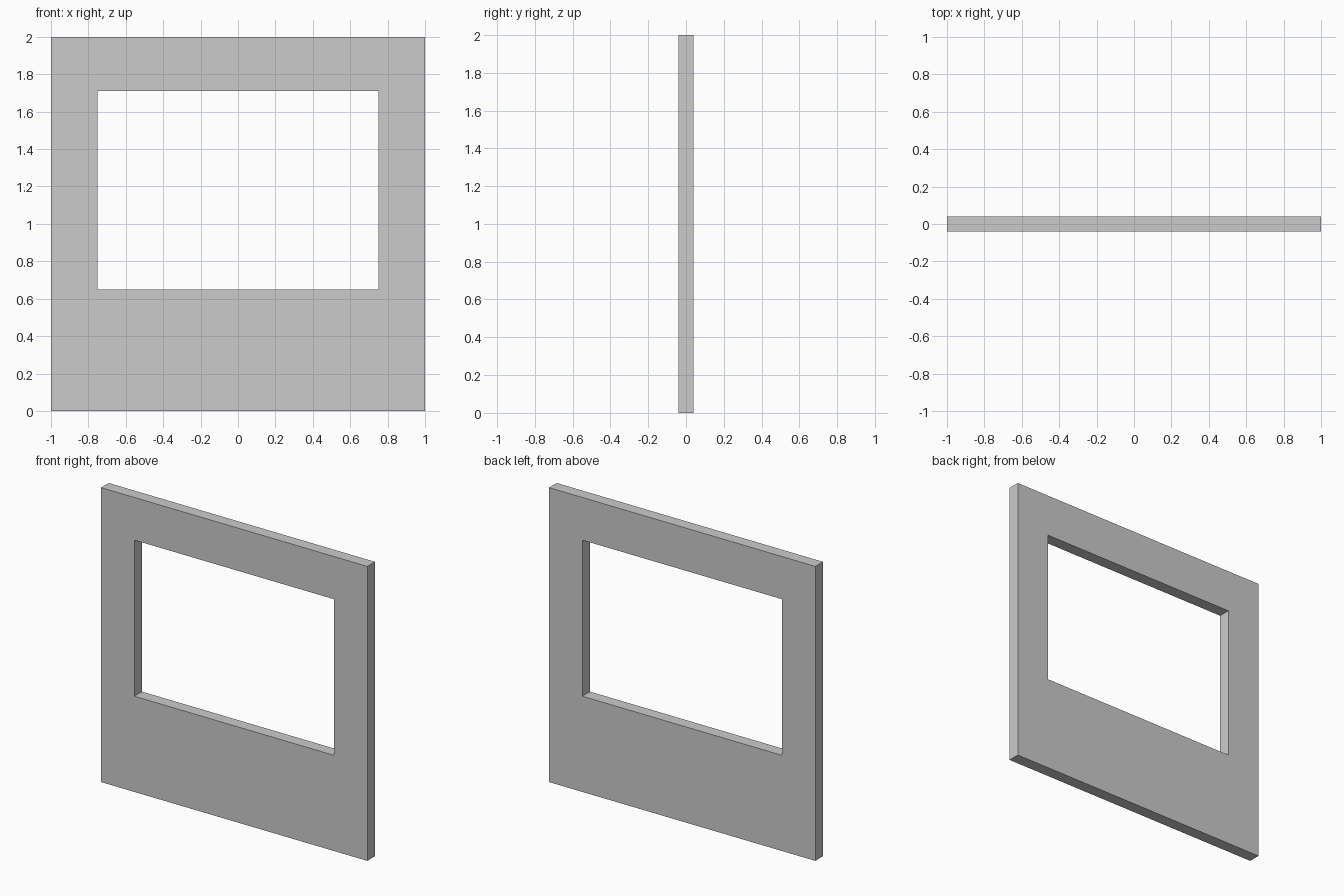
import bpy, bmesh
from mathutils import Vector

if "Cube" in bpy.data.objects:
    bpy.data.objects.remove(bpy.data.objects["Cube"])

HALF_DEPTH = 0.041


def rect(x, z0, z1):
    return [(-x, z0), (x, z0), (x, z1), (-x, z1)]


# Wall panel: ring of four quads around the window opening, extruded to depth
bm = bmesh.new()
outer, inner = ([bm.verts.new((x, -HALF_DEPTH, z)) for x, z in pts]
                for pts in (rect(1.0, 0.0, 2.0), rect(0.75, 0.65, 1.71)))
for i in range(4):
    j = (i + 1) % 4
    bm.faces.new((outer[i], outer[j], inner[j], inner[i]))

front = bm.faces[:]
result = bmesh.ops.extrude_face_region(bm, geom=front, use_keep_orig=True)
back = [g for g in result["geom"] if isinstance(g, bmesh.types.BMVert)]
bmesh.ops.translate(bm, verts=back, vec=Vector((0, 2 * HALF_DEPTH, 0)))
bmesh.ops.recalc_face_normals(bm, faces=bm.faces[:])

mesh = bpy.data.meshes.new("window_wall")
bm.to_mesh(mesh)
bm.free()
wall = bpy.data.objects.new("window_wall", mesh)
bpy.context.collection.objects.link(wall)
